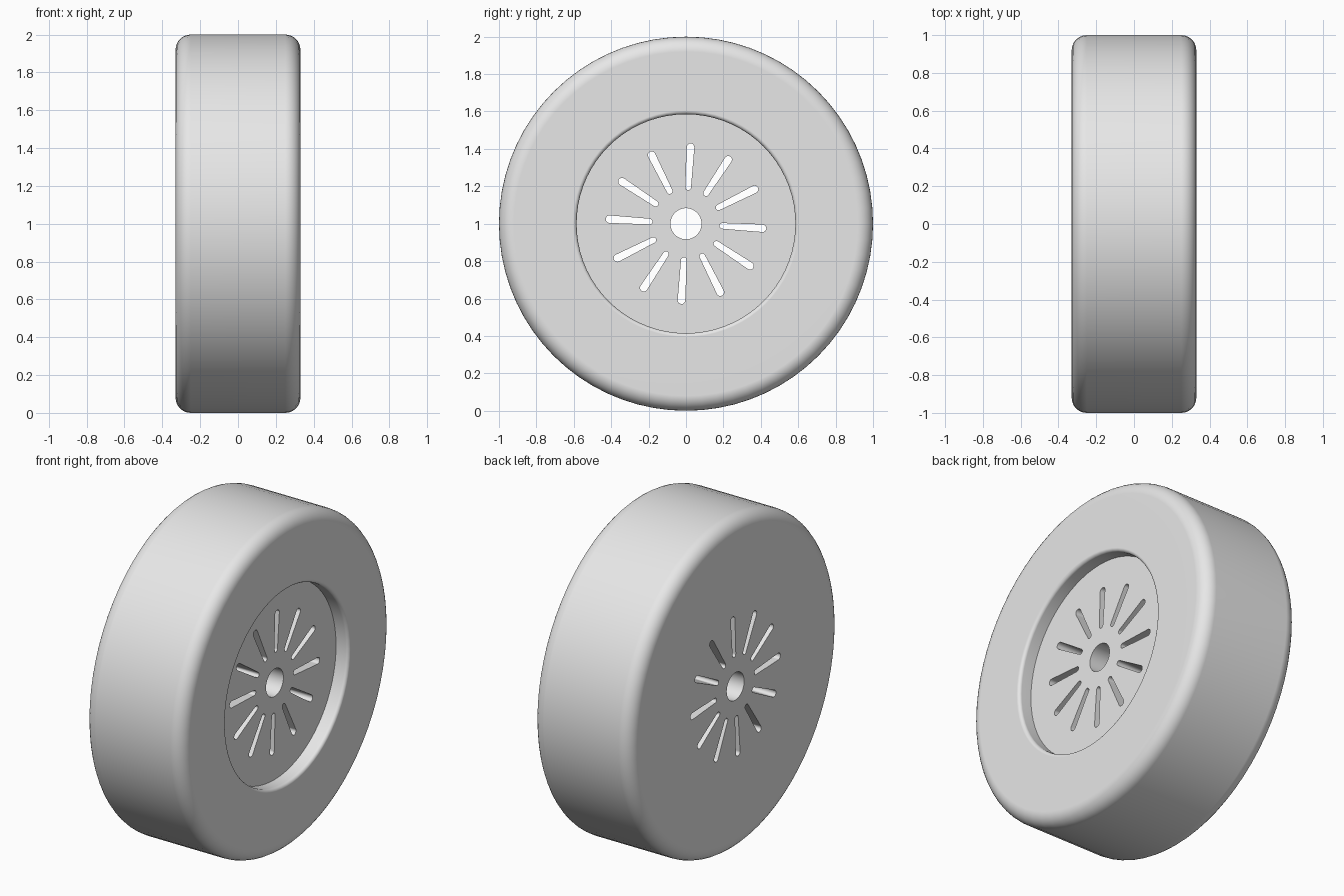
import bpy, bmesh
from math import sin, cos, pi, radians
from mathutils import Vector

cube = bpy.data.objects.get("Cube")
if cube:
    bpy.data.objects.remove(cube)

HALF_WIDTH, RADIUS, FILLET = 0.33, 1.0, 0.08
RECESS_RADIUS, RECESS_FLOOR, LIP = 0.585, 0.245, 0.02
HUB_RADIUS, SLOTS, SEGMENTS = 0.083, 12, 72

grey = bpy.data.materials.new("light grey")
grey.use_nodes = True
grey.diffuse_color = (0.8, 0.8, 0.8, 1)
grey.node_tree.nodes["Principled BSDF"].inputs["Base Color"].default_value = (0.8, 0.8, 0.8, 1)


def arc(r, x, size, start, end, steps=7):
    """Points of a circular arc as (radius from axle, x)."""
    angles = [radians(start + (end - start) * i / steps) for i in range(steps + 1)]
    return [(r + size * cos(a), x + size * sin(a)) for a in angles]


def make_object(name, bm):
    bmesh.ops.recalc_face_normals(bm, faces=bm.faces)
    mesh = bpy.data.meshes.new(name)
    bm.to_mesh(mesh)
    bm.free()
    mesh.materials.append(grey)
    obj = bpy.data.objects.new(name, mesh)
    bpy.context.collection.objects.link(obj)
    return obj


def lathe(name, profile):
    """Turn a closed profile around the axle, which runs along x."""
    bm = bmesh.new()
    rings = []
    for i in range(SEGMENTS):
        a = 2 * pi * i / SEGMENTS
        rings.append([bm.verts.new((x, r * cos(a), 1 + r * sin(a))) for r, x in profile])
    n = len(profile)
    for i in range(SEGMENTS):
        here, after = rings[i], rings[(i + 1) % SEGMENTS]
        for j in range(n):
            k = (j + 1) % n
            bm.faces.new((here[j], here[k], after[k], after[j]))
    return make_object(name, bm)


def slot_cutters(name):
    """Slightly tapered, round-ended bars arranged around the axle."""
    outline = arc(0.41, 0, 0.02, -90, 90, 8) + arc(0.195, 0, 0.015, 90, 270, 8)
    bm = bmesh.new()
    for s in range(SLOTS):
        a = radians(-3.4) + 2 * pi * s / SLOTS
        verts = [bm.verts.new((-0.5, u * cos(a) - v * sin(a), 1 + u * sin(a) + v * cos(a)))
                 for u, v in outline]
        face = bm.faces.new(verts)
        grown = bmesh.ops.extrude_face_region(bm, geom=[face])["geom"]
        top = [g for g in grown if isinstance(g, bmesh.types.BMVert)]
        bmesh.ops.translate(bm, verts=top, vec=Vector((1, 0, 0)))
    return make_object(name, bm)


# Solid wheel: hub bore, flat back, rounded tread corners, recessed outer face
profile = [(HUB_RADIUS, RECESS_FLOOR), (HUB_RADIUS, -HALF_WIDTH)]
profile += arc(RADIUS - FILLET, -HALF_WIDTH + FILLET, FILLET, -90, 0)
profile += arc(RADIUS - FILLET, HALF_WIDTH - FILLET, FILLET, 0, 90)
profile += arc(RECESS_RADIUS + LIP, HALF_WIDTH - LIP, LIP, 90, 180, 4)
profile += [(RECESS_RADIUS, RECESS_FLOOR)]
wheel = lathe("wheel", profile)

# Radial slots cut right through the disc
cutter = slot_cutters("slot_cutter")
cutter.hide_render = True
cut = wheel.modifiers.new("slots", "BOOLEAN")
cut.operation, cut.solver, cut.object = "DIFFERENCE", "EXACT", cutter

bpy.ops.object.select_all(action="DESELECT")
wheel.select_set(True)
bpy.context.view_layer.objects.active = wheel
bpy.ops.object.modifier_apply(modifier=cut.name)
bpy.data.objects.remove(cutter)

# Smooth curved faces while keeping flat faces flat
bpy.ops.object.shade_smooth_by_angle(angle=radians(35))
weighted = wheel.modifiers.new("flat_faces", "WEIGHTED_NORMAL")
weighted.keep_sharp = True
